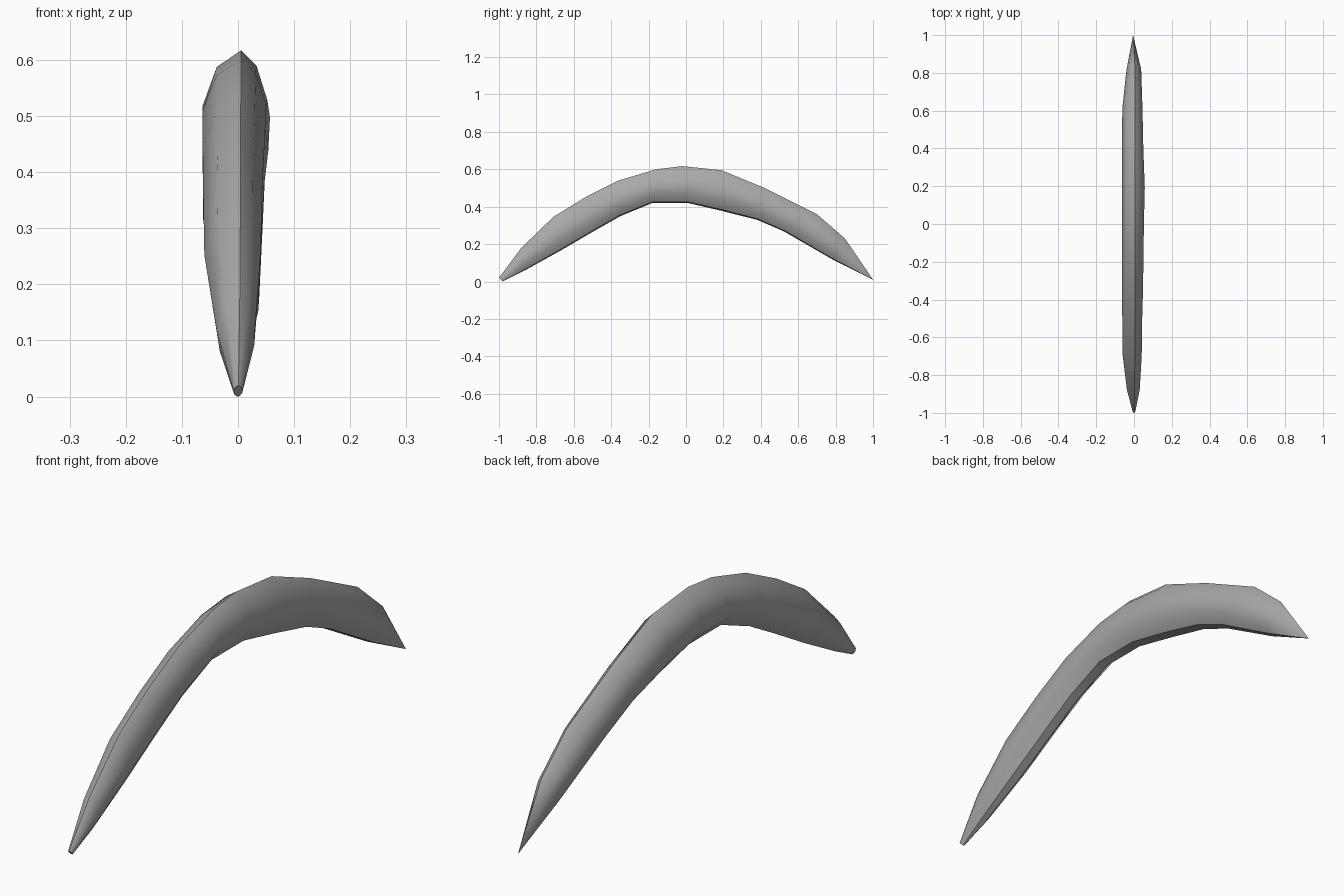
import bpy, bmesh, math

cube = bpy.data.objects.get("Cube")
if cube:
    bpy.data.objects.remove(cube)

grey = bpy.data.materials.new("mid grey")
grey.use_nodes = True
colour = (0.4, 0.4, 0.4, 1)
grey.diffuse_color = colour
grey.node_tree.nodes["Principled BSDF"].inputs["Base Color"].default_value = colour

# Stations along the arc: outer y, z, inner y, z, right reach, left reach
stations = [
    (-1.0, .02, -.98, 0, .008, .008),
    (-.88, .18, -.87, .055, .038, .032),
    (-.71, .345, -.68, .16, .06, .043),
    (-.54, .45, -.50, .265, .062, .045),
    (-.36, .54, -.35, .35, .063, .05),
    (-.16, .60, -.18, .42, .063, .053),
    (-.02, .617, .01, .42, .063, .055),
    (.19, .595, .19, .378, .063, .06),
    (.42, .50, .38, .33, .063, .052),
    (.70, .36, .52, .27, .062, .047),
    (.85, .23, .78, .12, .04, .04),
]

# Cross-section: sideways fraction, height fraction from inner to outer edge
section = [(.1, 1), (.6, .86), (.95, .55), (.9, .28), (.3, .03),
           (-.3, 0), (-.85, .2), (-1, .5), (-.6, .85)]

bm = bmesh.new()
rings = []
for oy, oz, iy, iz, right, left in stations:
    ring = []
    for side, t in section:
        x = side * (left if side > 0 else right)
        ring.append(bm.verts.new((x, iy + (oy - iy) * t, iz + (oz - iz) * t)))
    rings.append(ring)

# Skin the rings, cap the blunt end and close the other to a point
count = len(section)
for a, b in zip(rings, rings[1:]):
    for i in range(count):
        j = (i + 1) % count
        bm.faces.new((a[i], a[j], b[j], b[i]))
bm.faces.new(rings[0])
tip = bm.verts.new((-.005, 1, .01))
for i in range(count):
    bm.faces.new((rings[-1][i], rings[-1][(i + 1) % count], tip))
bmesh.ops.recalc_face_normals(bm, faces=bm.faces)

mesh = bpy.data.meshes.new("curved_blade")
bm.to_mesh(mesh)
bm.free()
mesh.materials.append(grey)
blade = bpy.data.objects.new("curved_blade", mesh)
bpy.context.collection.objects.link(blade)
bpy.context.view_layer.objects.active = blade
blade.select_set(True)
bpy.ops.object.shade_smooth_by_angle(angle=math.radians(40))
